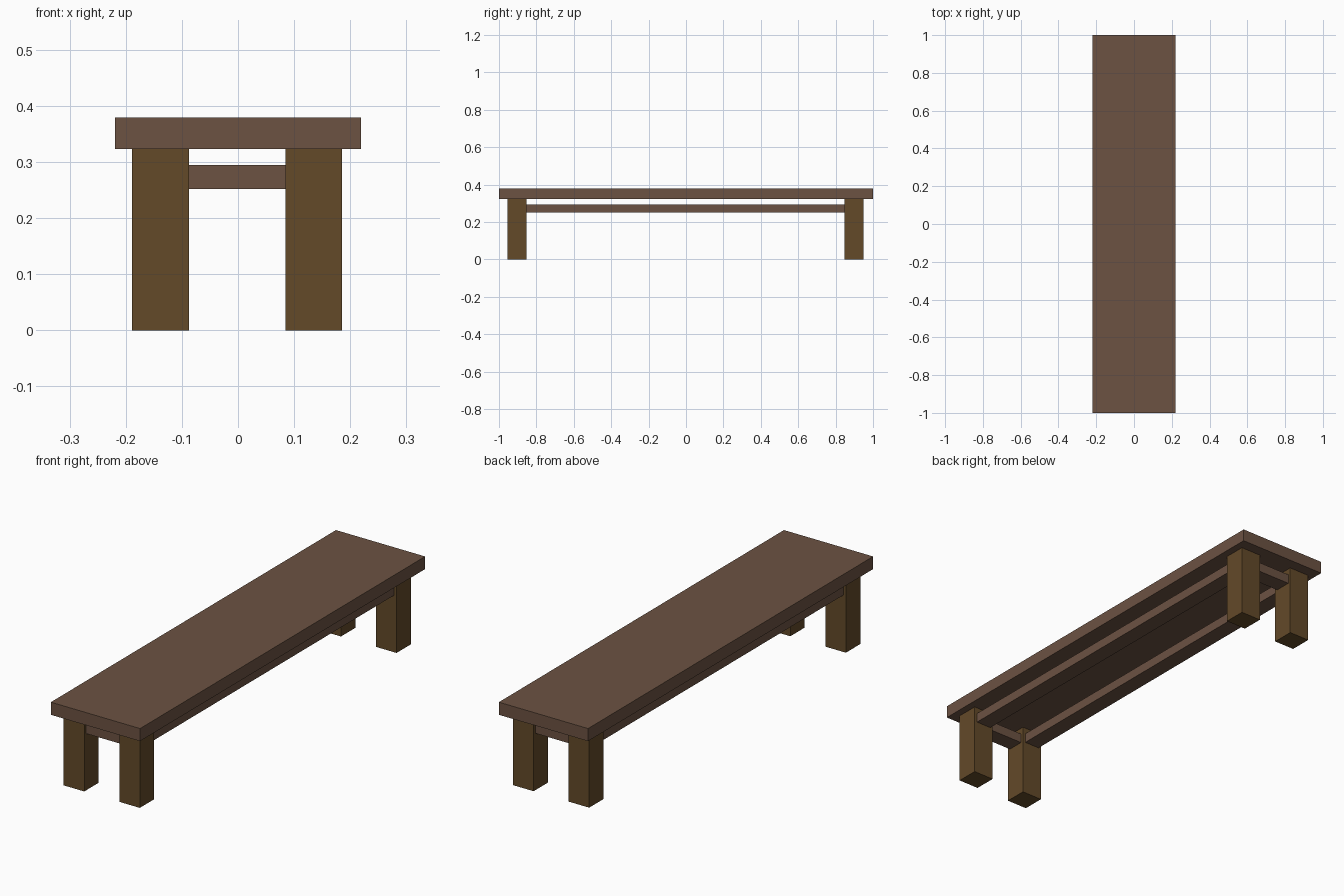
import bpy

if "Cube" in bpy.data.objects:
    bpy.data.objects.remove(bpy.data.objects["Cube"])


def material(name, rgb):
    m = bpy.data.materials.new(name)
    m.diffuse_color = (*rgb, 1)
    m.use_nodes = True
    m.node_tree.nodes["Principled BSDF"].inputs["Base Color"].default_value = m.diffuse_color
    return m


def box(name, x, y, z, mat):
    """Box spanning the (min, max) range on each axis."""
    bpy.ops.mesh.primitive_cube_add(size=1, location=[sum(r) / 2 for r in (x, y, z)])
    ob = bpy.context.object
    ob.name = name
    ob.scale = [r[1] - r[0] for r in (x, y, z)]
    bpy.ops.object.transform_apply(location=False, rotation=False, scale=True)
    ob.data.materials.append(mat)


plank_wood = material("plank_wood", (0.15, 0.085, 0.055))
leg_wood = material("leg_wood", (0.125, 0.068, 0.022))

LEG, RAIL = 0.101, 0.075          # leg width, rail thickness
SEAT_Z, RAIL_Z = (0.323, 0.379), (0.252, 0.295)
XS = {"left": -0.138, "right": 0.135}
YS = {"front": -0.903, "back": 0.898}


def span(centre, width):
    return (centre - width / 2, centre + width / 2)


# Seat plank
box("seat", (-0.219, 0.219), (-1, 1), SEAT_Z, plank_wood)

# Four square legs
for sx, x in XS.items():
    for sy, y in YS.items():
        box(f"{sy}_{sx}_leg", span(x, LEG), span(y, LEG), (0, SEAT_Z[0]), leg_wood)

# Long rails between front and back legs
for sx, x in XS.items():
    box(f"{sx}_rail", span(x, RAIL),
        (YS["front"] + LEG / 2, YS["back"] - LEG / 2), RAIL_Z, plank_wood)

# Short rails between left and right legs
for sy, y in YS.items():
    box(f"{sy}_rail", (XS["left"] + LEG / 2, XS["right"] - LEG / 2),
        span(y, RAIL), RAIL_Z, plank_wood)
